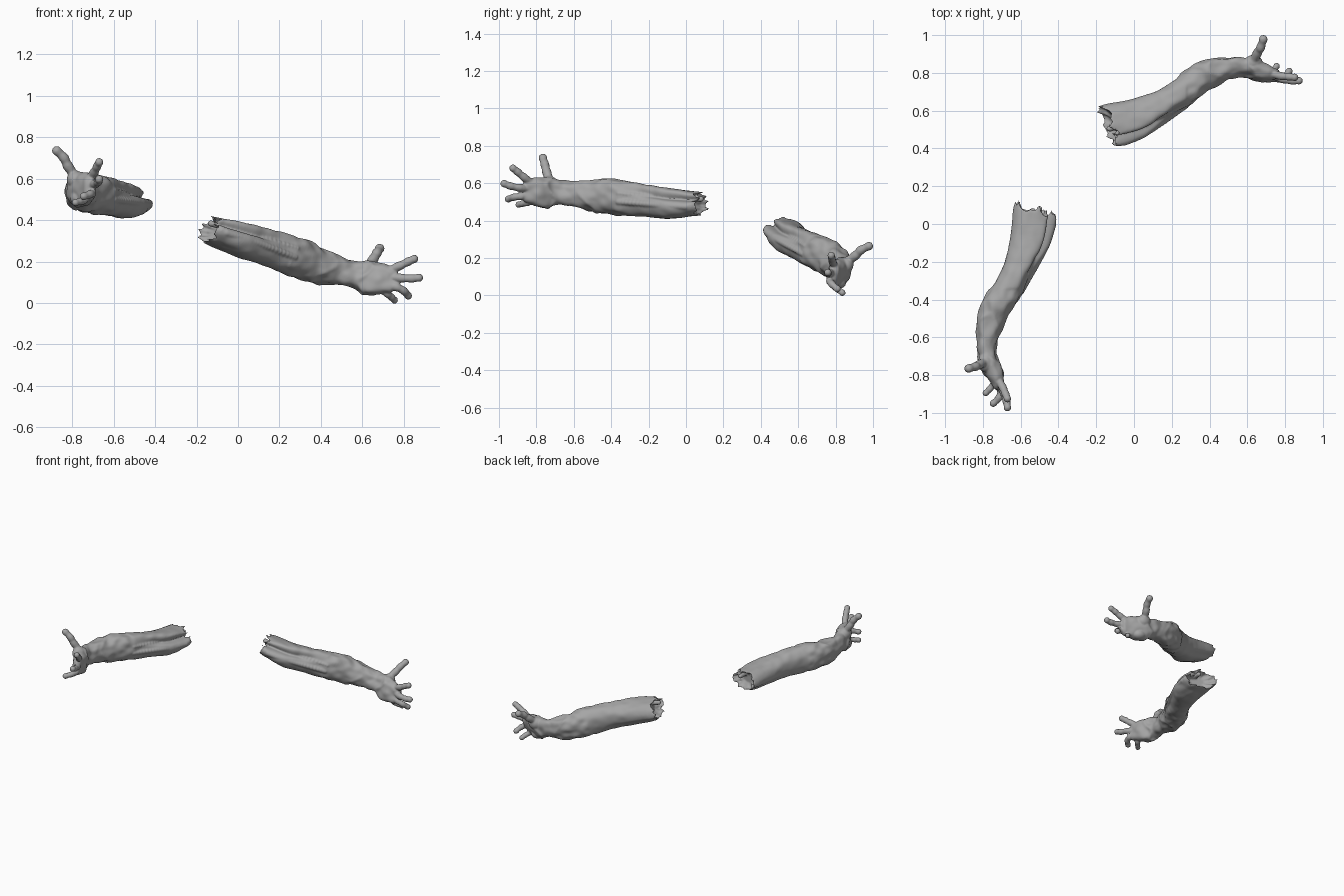
import bpy, bmesh, math
from mathutils import Vector, Matrix, noise

cube = bpy.data.objects.get("Cube")
if cube:
    bpy.data.objects.remove(cube, do_unlink=True)

GREY = 0.38
skin = bpy.data.materials.new("grey_skin")
skin.use_nodes = True
skin.diffuse_color = (GREY, GREY, GREY, 1)
skin.node_tree.nodes["Principled BSDF"].inputs["Base Color"].default_value = (GREY, GREY, GREY, 1)

SIDES = 56
STEPS = 8

# Arm sections from stump to knuckles: y, x min, x max, z min, z max, groove depth
SECTIONS = [
    (.06, -.635, -.41, .425, .555, .50),
    (-.1, -.66, -.44, .41, .575, .48),
    (-.2, -.685, -.5, .42, .59, .35),
    (-.3, -.73, -.56, .425, .61, .15),
    (-.4, -.8, -.61, .435, .625, 0),
    (-.5, -.83, -.675, .45, .615, 0),
    (-.6, -.835, -.715, .475, .61, 0),
    (-.68, -.825, -.73, .485, .615, 0),
    (-.74, -.82, -.71, .465, .63, 0),
    (-.8, -.785, -.69, .475, .63, 0),
    (-.86, -.75, -.69, .495, .615, 0),
]

# Each digit: path points and radius
DIGITS = [
    ([(-.77, -.72, .59), (-.82, -.745, .66), (-.84, -.755, .7), (-.875, -.765, .735)], .025),
    ([(-.725, -.81, .59), (-.695, -.865, .63), (-.68, -.9, .66), (-.67, -.925, .68)], .022),
    ([(-.72, -.83, .57), (-.69, -.89, .575), (-.675, -.94, .585), (-.67, -.972, .597)], .022),
    ([(-.725, -.83, .54), (-.705, -.88, .53), (-.715, -.92, .525), (-.745, -.95, .515)], .021),
    ([(-.735, -.81, .51), (-.745, -.85, .495), (-.765, -.875, .49), (-.785, -.895, .485)], .019),
]

# Torn muscle strands lying in the groove of the upper arm
STRANDS = [
    ([(-.5, .08, .515), (-.515, -.05, .52), (-.545, -.2, .53), (-.6, -.36, .545)], .016),
    ([(-.43, .0, .475), (-.46, -.1, .48), (-.52, -.22, .49), (-.6, -.36, .5)], .02),
]


def catmull(points, steps):
    """Smooth curve through tuples of any size."""
    pts = [Vector(p) for p in points]
    out = []
    for i in range(len(pts) - 1):
        a, b, c, d = pts[max(i - 1, 0)], pts[i], pts[i + 1], pts[min(i + 2, len(pts) - 1)]
        for s in range(steps):
            t = s / steps
            out.append(b + (c - a) * (t / 2) + (a * 2 - b * 5 + c * 4 - d) * (t * t / 2)
                       + (b * 3 - a - c * 3 + d) * (t ** 3 / 2))
    return out + [pts[-1]]


def bell(x, width):
    return math.exp(-(x / width) ** 2)


def ring(bm, sec, scale=1.0, push=0.0, ragged=0.0):
    """One cross-section with groove, torn skin ridges and wrinkles."""
    y, x0, x1, z0, z1, groove = sec
    cx, cz = (x0 + x1) / 2, (z0 + z1) / 2
    slant = max(0, .3 + 2 * (y - .06)) if y > -.1 else 0
    verts = []
    for k in range(SIDES):
        a = math.tau * k / SIDES - math.pi
        c, s = math.cos(a), math.sin(a)
        r = (abs(c) ** 2.4 + abs(s) ** 2.4) ** (-1 / 2.4)
        r *= 1 - groove * bell(a - .5, .3) - .2 * groove * bell(a + 2.6, .25)
        # ragged skin edges above and at the wrist
        r *= 1 + .1 * bell(y + .72 + .02 * math.sin(3 * a), .012)
        r *= 1 + .06 * bell(y + .53 + .05 * math.sin(2 * a + 1), .015)
        r *= 1 - .07 * bell(y + .63 + .03 * math.sin(2 * a), .02)
        p = Vector((cx + (x1 - x0) / 2 * c * r * scale, y, cz + (z1 - z0) / 2 * s * r * scale))
        rough = .012 if y < -.35 else .005
        n = noise.noise(Vector((p.x * 22, p.y * 16, p.z * 22)))
        p += Vector((c, 0, s)) * n * rough
        p.y += push - slant * (p.x - cx) + ragged * noise.noise(Vector((c * 3, s * 3, 5)))
        verts.append(bm.verts.new(p))
    return verts


def add_limb(bm):
    secs = catmull(SECTIONS, STEPS)
    # hollow torn stump, then the arm, then a rounded knuckle end
    rings = [ring(bm, secs[0], .45, -.03), ring(bm, secs[0], .8, -.01, .03),
             ring(bm, secs[0], .95, .02, .05)]
    rings += [ring(bm, s) for s in secs]
    rings += [ring(bm, secs[-1], .8, -.012), ring(bm, secs[-1], .4, -.018)]
    for a, b in zip(rings, rings[1:]):
        for k in range(SIDES):
            j = (k + 1) % SIDES
            bm.faces.new((a[k], a[j], b[j], b[k]))
    bm.faces.new(rings[0])
    bm.faces.new(rings[-1])


def add_tube(bm, path, radius, knuckles):
    pts = catmull(path, STEPS)
    for i, p in enumerate(pts):
        bulge = 1 + knuckles * math.cos(math.tau * i / STEPS) - .12 * i / len(pts)
        bmesh.ops.create_icosphere(bm, subdivisions=2, radius=radius * bulge,
                                   matrix=Matrix.Translation(p))


def add_pad(bm, centre, size):
    m = Matrix.Translation(centre) @ Matrix.Diagonal((*size, 1))
    bmesh.ops.create_icosphere(bm, subdivisions=3, radius=1, matrix=m)


def frame(stump, middle_tip, thumb_tip, hand):
    """Orthonormal frame of an arm; hand is 1 or -1 for mirroring."""
    s, m, t = Vector(stump), Vector(middle_tip), Vector(thumb_tip)
    e1 = (m - s).normalized()
    e2 = t - s
    e2 = (e2 - e1 * e2.dot(e1)).normalized()
    e3 = e1.cross(e2) * hand
    rot = Matrix((e1, e2, e3)).transposed().to_4x4()
    return Matrix.Translation(s) @ rot


def make_object(name, bm):
    mesh = bpy.data.meshes.new(name)
    bmesh.ops.recalc_face_normals(bm, faces=bm.faces)
    bm.to_mesh(mesh)
    mesh.materials.append(skin)
    obj = bpy.data.objects.new(name, mesh)
    bpy.context.collection.objects.link(obj)
    fuse = obj.modifiers.new("fuse", 'REMESH')
    fuse.mode = 'VOXEL'
    fuse.voxel_size = .0055
    fuse.use_smooth_shade = True
    soft = obj.modifiers.new("soften", 'SMOOTH')
    soft.factor = .5
    soft.iterations = 3


# Right arm
bm = bmesh.new()
add_limb(bm)
for path, radius in DIGITS:
    add_tube(bm, path, radius, .07)
for path, radius in STRANDS:
    add_tube(bm, path, radius, 0)
add_pad(bm, (-.785, -.735, .595), (.042, .05, .045))   # thumb ball
add_pad(bm, (-.765, -.76, .505), (.045, .055, .038))   # heel of the hand
make_object("right_arm", bm)

# Left arm: mirrored copy in its own pose
right = frame((-.51, .05, .49), (-.67, -.99, .6), (-.88, -.77, .75), 1)
left = frame((-.11, .51, .35), (.89, .76, .12), (.68, .99, .28), -1)
bm.transform(left @ right.inverted())
make_object("left_arm", bm)
bm.free()
